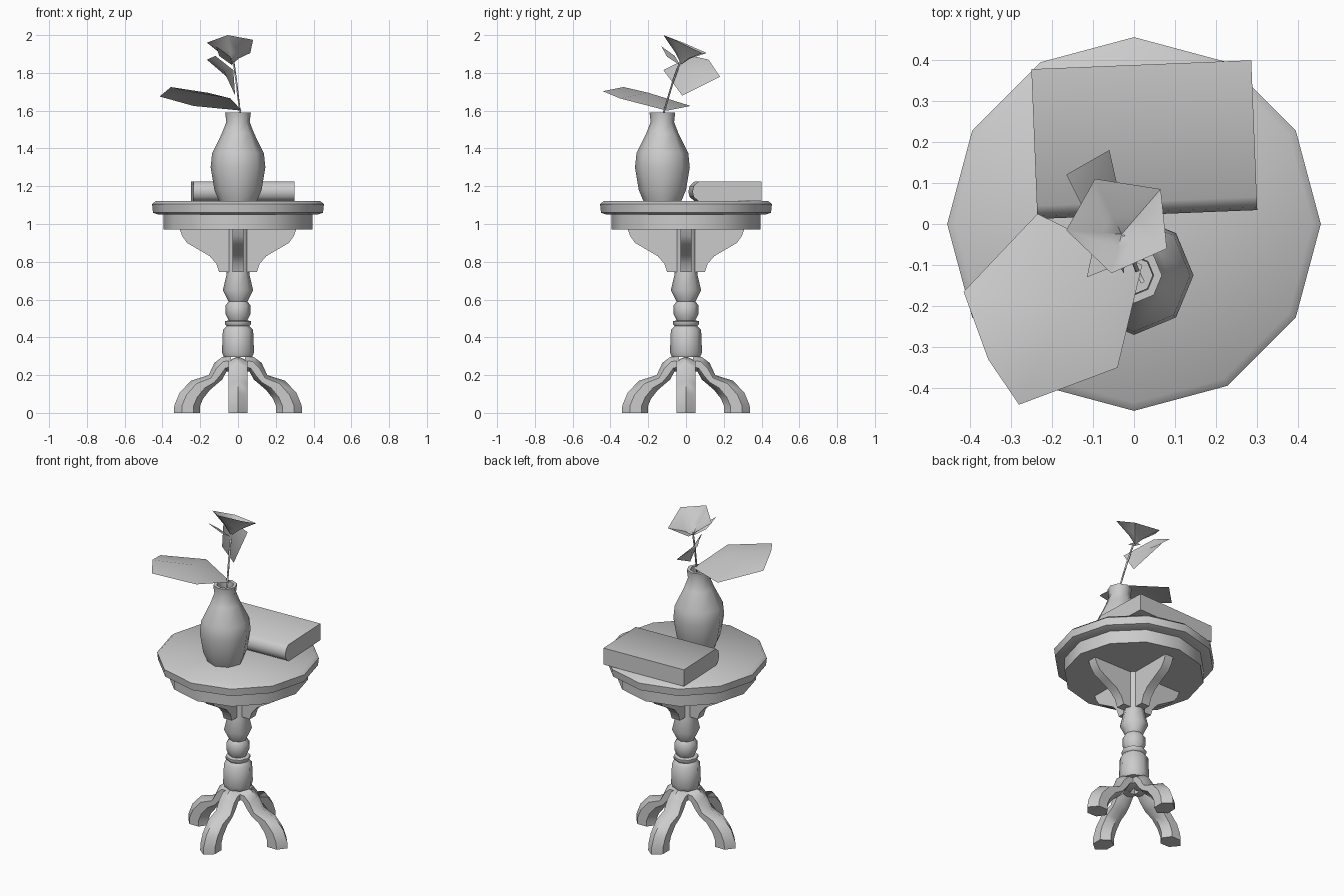
import bpy, bmesh, math
from mathutils import Vector, Matrix

cube = bpy.data.objects.get("Cube")
if cube:
    bpy.data.objects.remove(cube)

GREY = (0.6, 0.6, 0.6, 1)
mat = bpy.data.materials.new("plain grey")
mat.use_nodes = True
mat.diffuse_color = GREY
mat.node_tree.nodes["Principled BSDF"].inputs["Base Color"].default_value = GREY


def finish(name, bm, angle=50, closed=True):
    if closed:
        bmesh.ops.recalc_face_normals(bm, faces=bm.faces[:])
    mesh = bpy.data.meshes.new(name)
    bm.to_mesh(mesh)
    bm.free()
    mesh.materials.append(mat)
    ob = bpy.data.objects.new(name, mesh)
    bpy.context.collection.objects.link(ob)
    bpy.ops.object.select_all(action="DESELECT")
    ob.select_set(True)
    bpy.context.view_layer.objects.active = ob
    bpy.ops.object.shade_smooth_by_angle(angle=math.radians(angle))
    return ob


def loft(bm, rings):
    """Skin a list of equal point rings and cap both ends."""
    rows = [[bm.verts.new(p) for p in ring] for ring in rings]
    n = len(rows[0])
    for a, b in zip(rows, rows[1:]):
        for i in range(n):
            j = (i + 1) % n
            bm.faces.new((a[i], a[j], b[j], b[i]))
    bm.faces.new(rows[0])
    bm.faces.new(rows[-1])


def lathe(name, profile, sides, x=0, y=0, angle=50):
    bm = bmesh.new()
    turns = [2 * math.pi * i / sides for i in range(sides)]
    loft(bm, [[(x + r * math.cos(t), y + r * math.sin(t), z) for t in turns]
              for r, z in profile])
    return finish(name, bm, angle)


def spin_copies(ob, names):
    """Copy a part around the column in quarter turns."""
    for k, name in enumerate(names, 1):
        c = ob.copy()
        c.data = ob.data.copy()
        c.name = c.data.name = name
        c.matrix_world = Matrix.Rotation(k * math.pi / 2, 4, "Z")
        bpy.context.collection.objects.link(c)


def fan(name, centre, outline):
    """Thin folded sheet around a centre point."""
    bm = bmesh.new()
    c = bm.verts.new(centre)
    ring = [bm.verts.new(p) for p in outline]
    for i, v in enumerate(ring):
        bm.faces.new((c, v, ring[(i + 1) % len(ring)]))
    bmesh.ops.recalc_face_normals(bm, faces=bm.faces[:])
    if sum(f.normal.z for f in bm.faces) < 0:
        bmesh.ops.reverse_faces(bm, faces=bm.faces[:])
    return finish(name, bm, closed=False)


# Table top, apron and turned column
lathe("table_top", [(0.42, 1.05), (0.45, 1.06), (0.455, 1.105), (0.435, 1.122)], 12)
lathe("apron", [(0.395, 0.97), (0.395, 1.055)], 12)
lathe("column", [(0.075, 0.295), (0.085, 0.32), (0.08, 0.44), (0.06, 0.46),
                 (0.07, 0.47), (0.07, 0.485), (0.05, 0.49), (0.065, 0.52),
                 (0.065, 0.57), (0.05, 0.59), (0.08, 0.65), (0.06, 0.735),
                 (0.06, 0.975)], 8)

# Curved brackets under the apron
bm = bmesh.new()
side = [(0, 0.745), (0.1, 0.745), (0.115, 0.79), (0.15, 0.83), (0.21, 0.865),
        (0.27, 0.9), (0.295, 0.935), (0.31, 0.975), (0, 0.975)]
loft(bm, [[(x, y, z) for x, z in side] for y in (-0.028, 0.028)])
bracket = finish("left_bracket", bm)
spin_copies(bracket, ["back_bracket", "right_bracket", "front_bracket"])

# Splayed legs: pairs of outer and inner outline points
bm = bmesh.new()
stations = [((0.04, 0.3), (0.02, 0.22)), ((0.085, 0.295), (0.06, 0.22)),
            ((0.125, 0.265), (0.085, 0.175)), ((0.155, 0.2), (0.115, 0.15)),
            ((0.25, 0.17), (0.15, 0.12)), ((0.31, 0.105), (0.185, 0.075)),
            ((0.337, 0.04), (0.2, 0.04)), ((0.34, 0), (0.2, 0))]
section = [(0, 0), (0.05, 0.3), (0.05, 0.75), (0, 1), (-0.05, 0.75), (-0.05, 0.3)]
rings = []
for outer, inner in stations:
    a, b = Vector((outer[0], 0, outer[1])), Vector((inner[0], 0, inner[1]))
    rings.append([a.lerp(b, t) + Vector((0, w, 0)) for w, t in section])
loft(bm, rings)
leg = finish("left_leg", bm)
spin_copies(leg, ["back_leg", "right_leg", "front_leg"])

# Vase with a hollow neck
lathe("vase", [(0.1, 1.12), (0.125, 1.18), (0.145, 1.3), (0.137, 1.375),
               (0.085, 1.48), (0.062, 1.54), (0.068, 1.59), (0.048, 1.59),
               (0.045, 1.53), (0.07, 1.46), (0.07, 1.3)], 8, y=-0.125)

# Book with a rounded spine
bm = bmesh.new()
spine = [(-0.155, 0), (-0.18, 0.02), (-0.187, 0.05), (-0.18, 0.08), (-0.155, 0.102),
         (0.178, 0.102), (0.178, 0)]
loft(bm, [[(x, y, z) for y, z in spine] for x in (-0.268, 0.268)])
book = finish("book", bm)
book.location = (0.025, 0.21, 1.122)
book.rotation_euler.z = math.radians(2.3)

# Flower stem
bm = bmesh.new()
path = [(0.02, -0.14, 1.48), (0.008, -0.115, 1.6), (-0.01, -0.07, 1.75), (-0.025, -0.03, 1.86)]
loft(bm, [[(x + 0.006 * math.cos(t), y + 0.006 * math.sin(t), z)
           for t in (0, math.tau / 3, 2 * math.tau / 3)] for x, y, z in path])
finish("stem", bm, 180)

# Leaves
fan("large_leaf", (-0.16, -0.2, 1.695),
    [(0.02, -0.1, 1.6), (-0.235, 0.025, 1.625), (-0.415, -0.165, 1.675),
     (-0.355, -0.33, 1.725), (-0.28, -0.44, 1.703), (-0.04, -0.35, 1.665)])
fan("middle_leaf", (-0.075, 0.04, 1.81),
    [(-0.015, -0.02, 1.68), (-0.06, 0.18, 1.78), (-0.165, 0.12, 1.87),
     (-0.12, 0.03, 1.89), (-0.025, -0.12, 1.815)])
fan("small_leaf", (-0.075, -0.075, 1.89),
    [(-0.03, -0.03, 1.84), (-0.1, -0.06, 1.89), (-0.115, -0.13, 1.94), (-0.04, -0.1, 1.885)])

# Five-sided cupped blossom
rim = [(-0.055, -0.12, 2.0), (0.08, -0.06, 1.975), (0.065, 0.085, 1.905),
       (-0.095, 0.11, 1.905), (-0.165, -0.015, 1.96)]
heart = Vector((-0.03, -0.025, 1.845))
bm = bmesh.new()
outer = [bm.verts.new(p) for p in rim]
inner = [bm.verts.new(heart.lerp(Vector(p), 0.35) + Vector((0, 0, 0.01))) for p in rim]
base = bm.verts.new(heart)
for i in range(5):
    j = (i + 1) % 5
    bm.faces.new((outer[i], outer[j], inner[j], inner[i]))
    bm.faces.new((inner[i], inner[j], base))
finish("blossom", bm, closed=False)
